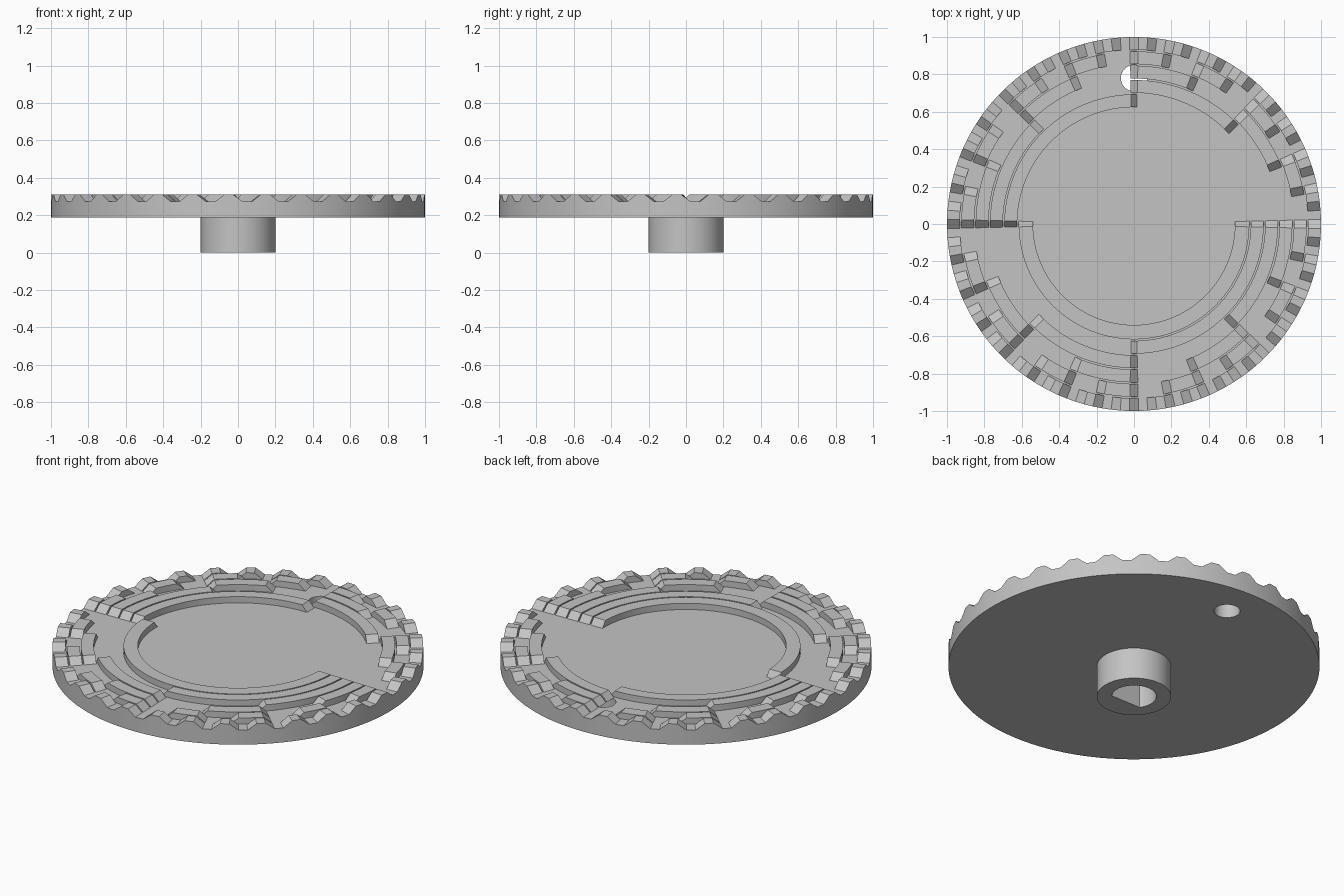
import bpy, bmesh, math

cube = bpy.data.objects.get("Cube")
if cube:
    bpy.data.objects.remove(cube, do_unlink=True)

BASE, FLOOR, TOP = 0.187, 0.273, 0.31   # disc underside, disc top, ridge top
BITS = 6
PITCH = 0.46 / BITS                     # radial spacing of the tracks
GAP = 0.008                             # groove between tracks
STEP = math.tau / 128                   # one disc facet, also one ramp length

grey = bpy.data.materials.new("plain grey")
grey.use_nodes = True
colour = (0.55, 0.55, 0.55, 1)
grey.diffuse_color = colour
grey.node_tree.nodes["Principled BSDF"].inputs["Base Color"].default_value = colour


def finish(name, bm):
    bmesh.ops.recalc_face_normals(bm, faces=bm.faces)
    mesh = bpy.data.meshes.new(name)
    bm.to_mesh(mesh)
    bm.free()
    mesh.materials.append(grey)
    obj = bpy.data.objects.new(name, mesh)
    bpy.context.collection.objects.link(obj)
    return obj


def select(obj):
    bpy.ops.object.select_all(action='DESELECT')
    obj.select_set(True)
    bpy.context.view_layer.objects.active = obj


def arc(radius, start, end, count, cx=0, cy=0):
    return [(cx + radius * math.cos(start + (end - start) * i / count),
             cy + radius * math.sin(start + (end - start) * i / count))
            for i in range(count + 1)]


def circle(radius, count, cx=0, cy=0, start=0):
    return arc(radius, start, start + math.tau, count, cx, cy)[:-1]


def prism(name, outline, z0, z1):
    bm = bmesh.new()
    face = bm.faces.new([bm.verts.new((x, y, z0)) for x, y in outline])
    extruded = bmesh.ops.extrude_face_region(bm, geom=[face], use_keep_orig=True)
    verts = [g for g in extruded["geom"] if isinstance(g, bmesh.types.BMVert)]
    bmesh.ops.translate(bm, verts=verts, vec=(0, 0, z1 - z0))
    return finish(name, bm)


def cut(obj, cutter):
    cutter.hide_render = True
    mod = obj.modifiers.new("cut", 'BOOLEAN')
    mod.operation = 'DIFFERENCE'
    mod.solver = 'EXACT'
    mod.object = cutter
    select(obj)
    bpy.ops.object.modifier_apply(modifier=mod.name)
    bpy.data.objects.remove(cutter, do_unlink=True)


def smooth(obj):
    select(obj)
    bpy.ops.object.shade_smooth_by_angle(angle=math.radians(25))


def add_ridge(bm, inner, outer, start, end):
    """Raised arc whose two ends ramp down to the disc."""
    steps = round((end - start) / STEP) + 1
    first = start - STEP / 2
    rows = []
    for i in range(steps + 1):
        a = first + i * STEP
        c, s = math.cos(a), math.sin(a)
        low = [bm.verts.new((r * c, r * s, FLOOR)) for r in (inner, outer)]
        if i in (0, steps):
            high = low
        else:
            high = [bm.verts.new((r * c, r * s, TOP)) for r in (inner, outer)]
        rows.append((low[0], low[1], high[1], high[0]))
    for p, q in zip(rows, rows[1:]):
        for k in range(4):
            loop = [p[k], p[(k + 1) % 4], q[(k + 1) % 4], q[k]]
            corners = list(dict.fromkeys(loop))
            if len(corners) > 2:
                bm.faces.new(corners)


# Disc with its index hole
disc = prism("disc", circle(1, 128, start=STEP / 2), BASE, FLOOR)
cut(disc, prism("hole_cutter", circle(0.07, 48, 0, 0.78), 0, 1))
smooth(disc)

# Hub with a D-shaped shaft socket
hub = prism("hub", circle(0.2, 64), 0, BASE)
flat = math.asin(0.07 / 0.12)
cut(hub, prism("socket_cutter", arc(0.12, -flat, math.pi + flat, 40), -0.1, 0.3))
smooth(hub)

# Binary code tracks, each inward track having half as many ridges
for track in range(BITS):
    outer = 1 - PITCH * track
    inner = outer - PITCH + (GAP if track < BITS - 1 else 0)
    count = 2 ** (BITS - 1 - track)
    half = math.pi / count
    bm = bmesh.new()
    for j in range(count):
        add_ridge(bm, inner, outer, (2 * j + 1) * half, (2 * j + 2) * half)
    smooth(finish(f"code_track_{track + 1}", bm))
